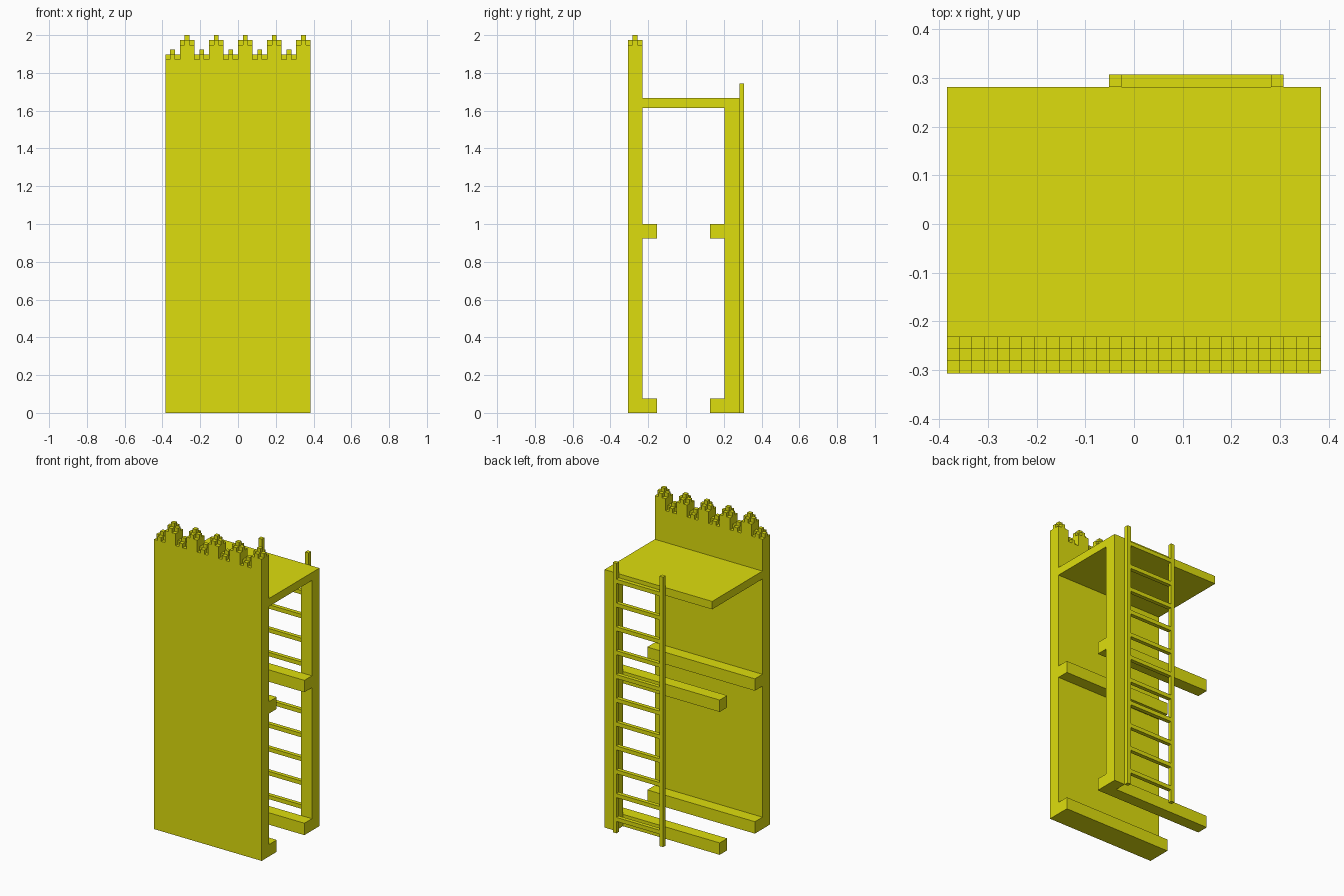
import bpy, bmesh

if "Cube" in bpy.data.objects:
    bpy.data.objects.remove(bpy.data.objects["Cube"])

U = 2 / 78  # block unit: the model is 30 x 24 x 78 units

mat = bpy.data.materials.new("yellow")
mat.diffuse_color = (0.73, 0.73, 0.004, 1)
mat.use_nodes = True
mat.node_tree.nodes["Principled BSDF"].inputs["Base Color"].default_value = mat.diffuse_color


def add_prism(bm, outline, z0, z1):
    """Extrude a flat outline (in units) from z0 to z1."""
    low = [bm.verts.new((x * U, y * U, z0 * U)) for x, y in outline]
    high = [bm.verts.new((x * U, y * U, z1 * U)) for x, y in outline]
    bm.faces.new(low[::-1])
    bm.faces.new(high)
    n = len(outline)
    for i in range(n):
        j = (i + 1) % n
        bm.faces.new((low[i], low[j], high[j], high[i]))


def rect(x0, x1, y0, y1):
    return [(x0, y0), (x1, y0), (x1, y1), (x0, y1)]


def cross(cx, cy):
    pts = [(-.5, -1.5), (.5, -1.5), (.5, -.5), (1.5, -.5), (1.5, .5), (.5, .5),
           (.5, 1.5), (-.5, 1.5), (-.5, .5), (-1.5, .5), (-1.5, -.5), (-.5, -.5)]
    return [(cx + x, cy + y) for x, y in pts]


def make(name, prisms):
    bm = bmesh.new()
    for p in prisms:
        add_prism(bm, *p)
    me = bpy.data.meshes.new(name)
    bm.to_mesh(me)
    bm.free()
    me.materials.append(mat)
    ob = bpy.data.objects.new(name, me)
    bpy.context.collection.objects.link(ob)
    return ob


# Tall front wall
make("front_wall", [(rect(-15, 15, -12, -9), 0, 73)])

# Stepped crown: low studs alternating with tall merlons
for k in range(10):
    x0 = -15 + 3 * k
    tall = k % 2 == 1
    base = 76 if tall else 73
    parts = [(rect(x0, x0 + 3, -12, -9), 73, 76)] if tall else []
    parts += [(cross(x0 + 1.5, -10.5), base, base + 1),
              (rect(x0 + 1, x0 + 2, -11, -10), base + 1, base + 2)]
    make("merlon" if tall else "crown_stud", parts)

# Upper platform and its rear corner post
make("platform", [(rect(-15, 15, -9, 11), 63, 65)])
make("corner_post", [(rect(12, 15, 8, 11), 0, 63)])

# Horizontal beams, low and mid height, along wall and post
for z in (0, 36):
    make("wall_beam", [(rect(-15, 15, -9, -6), z, z + 3)])
    make("rear_beam", [(rect(-15, 15, 5, 8), z, z + 3)])

# Ladder rails and rungs
for x in (-2, 11):
    make("ladder_rail", [(rect(x, x + 1, 11, 12), 0, 68)])
for i in range(11):
    make("ladder_rung", [(rect(-1, 11, 11, 12), 3 + 6 * i, 4 + 6 * i)])
